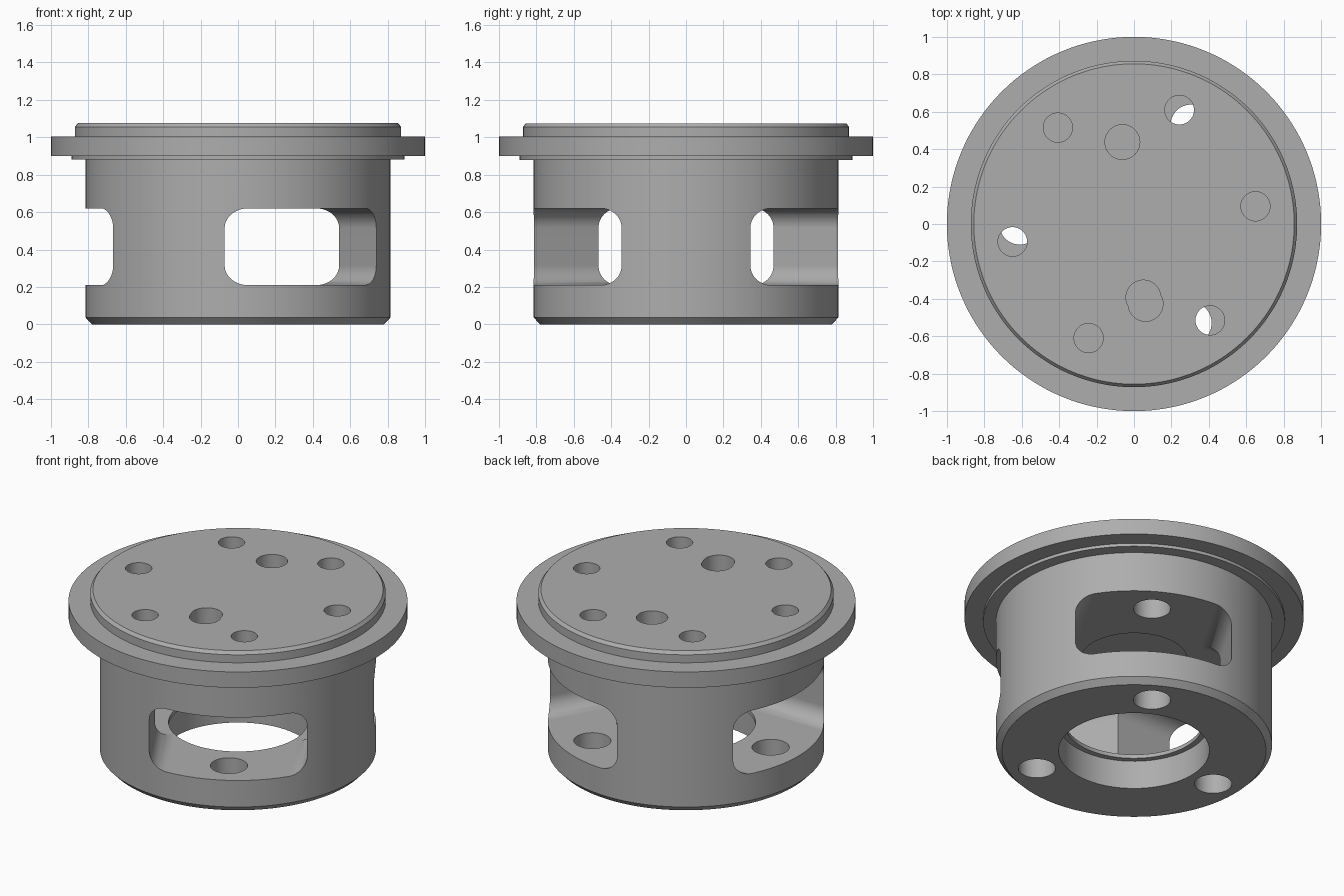
import bpy
import bmesh
from math import cos, sin, pi, radians
from mathutils import Matrix, Vector

default = bpy.data.objects.get("Cube")
if default:
    bpy.data.objects.remove(default, do_unlink=True)

metal = bpy.data.materials.new("plain_grey_metal")
metal.use_nodes = True
grey = (0.42, 0.42, 0.42, 1)
metal.diffuse_color = grey
metal.node_tree.nodes["Principled BSDF"].inputs["Base Color"].default_value = grey


def new_object(name, bm):
    bmesh.ops.recalc_face_normals(bm, faces=bm.faces)
    mesh = bpy.data.meshes.new(name)
    bm.to_mesh(mesh)
    bm.free()
    mesh.materials.append(metal)
    obj = bpy.data.objects.new(name, mesh)
    bpy.context.collection.objects.link(obj)
    return obj


def extrude_outline(name, points, offset):
    bm = bmesh.new()
    face = bm.faces.new([bm.verts.new(p) for p in points])
    top = bmesh.ops.extrude_face_region(bm, geom=[face])["geom"]
    bmesh.ops.translate(bm, vec=offset, verts=[v for v in top if isinstance(v, bmesh.types.BMVert)])
    return new_object(name, bm)


def lathe(name, profile, steps=144):
    bm = bmesh.new()
    rings = [[bm.verts.new((r * cos(2 * pi * i / steps), r * sin(2 * pi * i / steps), z))
              for i in range(steps)] for r, z in profile]
    for low, high in zip(rings, rings[1:]):
        for i in range(steps):
            j = (i + 1) % steps
            bm.faces.new((low[i], low[j], high[j], high[i]))
    bm.faces.new(rings[0])
    bm.faces.new(rings[-1])
    return new_object(name, bm)


def cut(target, cutter):
    mod = target.modifiers.new("cut", "BOOLEAN")
    mod.operation = "DIFFERENCE"
    mod.solver = "EXACT"
    mod.object = cutter
    cutter.hide_render = True
    bpy.context.view_layer.objects.active = target
    bpy.ops.object.modifier_apply(modifier=mod.name)
    bpy.data.objects.remove(cutter, do_unlink=True)


def drill(target, x, y, radius, z0, z1, steps=48):
    ring = [(x + radius * cos(2 * pi * i / steps), y + radius * sin(2 * pi * i / steps), z0)
            for i in range(steps)]
    cut(target, extrude_outline("drill_cutter", ring, Vector((0, 0, z1 - z0))))


def polar(radius, degrees):
    return radius * cos(radians(degrees)), radius * sin(radians(degrees))


# Turned body with chamfered foot, stepped flange and raised lid
body = lathe("flanged_housing", [
    (0.78, 0), (0.815, 0.037), (0.815, 0.88), (0.89, 0.88), (0.89, 0.9),
    (1, 0.9), (1, 1.003), (0.872, 1.003), (0.872, 1.055), (0.856, 1.075)])

# Three rounded windows meeting in the middle
HALF, LOW, HIGH, CORNER = 0.468, 0.21, 0.62, 0.105
for angle in (60, 180, 300):
    outline = []
    for k, (sx, top) in enumerate([(1, True), (-1, True), (-1, False), (1, False)]):
        cz = HIGH - CORNER if top else LOW + CORNER
        for i in range(11):
            a = pi / 2 * (k + i / 10)
            outline.append(Matrix.Rotation(radians(angle), 3, "Z") @ Vector(
                (-0.05, sx * (HALF - CORNER) + CORNER * cos(a), cz + CORNER * sin(a))))
    cut(body, extrude_outline("window_cutter", outline, Vector((*polar(1.2, angle), 0))))

# Lipped bore in the floor and shallow recess in the ceiling
drill(body, 0, 0, 0.445, -0.1, 0.185, 96)
drill(body, 0, 0, 0.41, 0.1, 0.3, 96)
drill(body, 0, 0, 0.315, 0.5, 0.68, 96)

# Wide holes through the floor and into the ceiling of each window
for angle in (60, 180, 300):
    drill(body, *polar(0.61, angle), 0.11, -0.1, 0.84)

# Ring of small lid holes: alternate ones open into the windows
for i in range(6):
    drill(body, *polar(0.656, 8.3 + 60 * i), 0.078, 0.78, 1.2)

# Two blind ports, one of them slightly oval
for x, y in ((-0.062, 0.438), (0.05, -0.393), (0.062, -0.427)):
    drill(body, x, y, 0.093, 0.8, 1.2)

bpy.ops.object.select_all(action="DESELECT")
body.select_set(True)
bpy.context.view_layer.objects.active = body
bpy.ops.object.shade_smooth_by_angle(angle=radians(25))
normals = body.modifiers.new("even_shading", "WEIGHTED_NORMAL")
normals.keep_sharp = True
